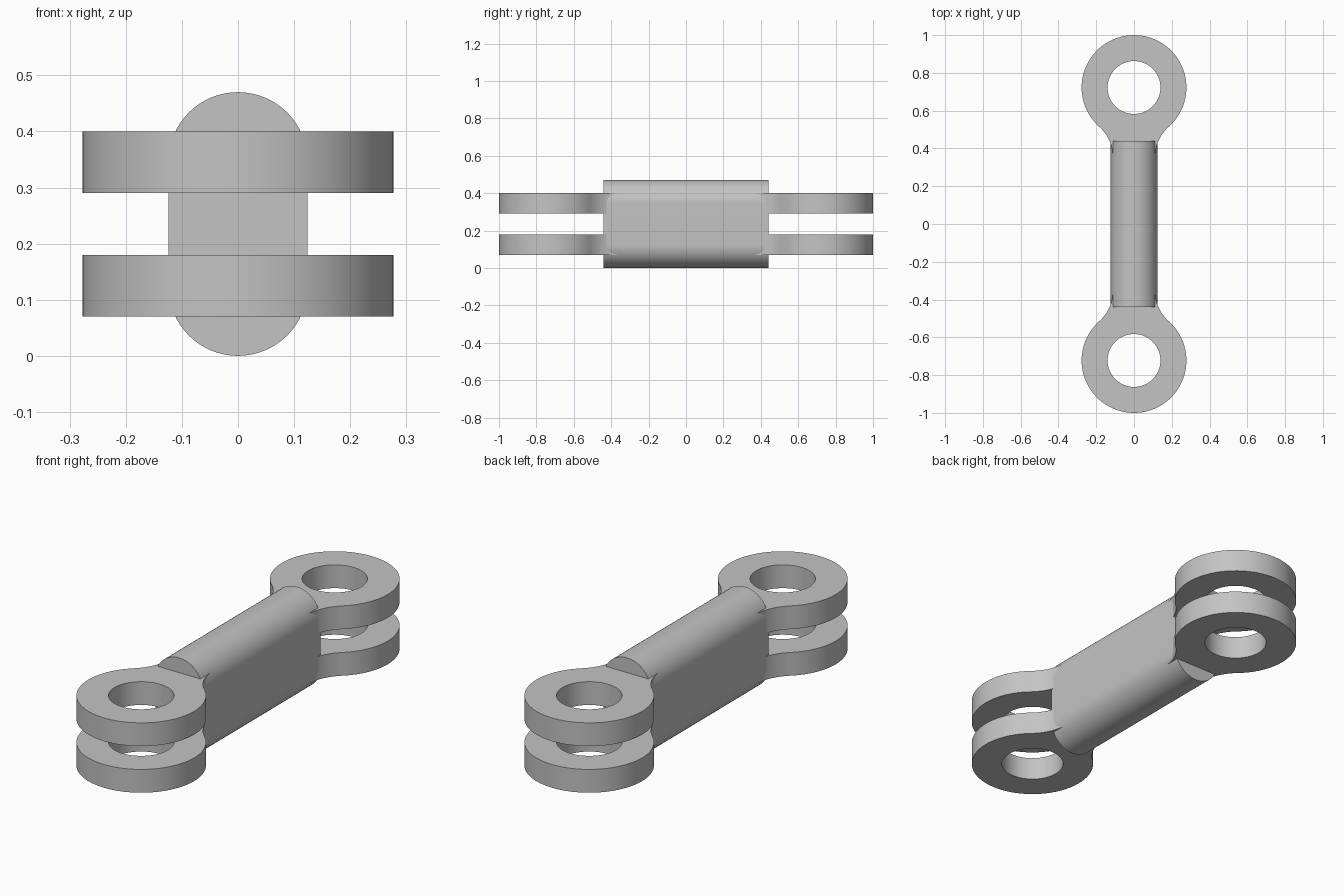
import bpy, bmesh
from math import pi, cos, sin, sqrt, atan2, radians
from mathutils import Matrix

old = bpy.data.objects.get("Cube")
if old:
    bpy.data.objects.remove(old, do_unlink=True)

GREY = (0.55, 0.55, 0.55, 1)
steel = bpy.data.materials.new("grey_steel")
steel.use_nodes = True
steel.diffuse_color = GREY
steel.node_tree.nodes["Principled BSDF"].inputs["Base Color"].default_value = GREY


def arc(cx, cy, r, start, end, n):
    """Points along an arc, both ends included."""
    angles = [start + (end - start) * i / n for i in range(n + 1)]
    return [(cx + r * cos(a), cy + r * sin(a)) for a in angles]


def extrude_loops(name, loops, depth, matrix):
    """Solid plate from closed outlines; inner outlines become holes."""
    curve = bpy.data.curves.new(name + "_outline", 'CURVE')
    curve.dimensions = '2D'
    curve.fill_mode = 'BOTH'
    curve.extrude = depth / 2
    for loop in loops:
        spline = curve.splines.new('POLY')
        spline.points.add(len(loop) - 1)
        for p, (x, y) in zip(spline.points, loop):
            p.co = (x, y, 0, 1)
        spline.use_cyclic_u = True
    temp = bpy.data.objects.new(name + "_outline", curve)
    bpy.context.collection.objects.link(temp)
    graph = bpy.context.evaluated_depsgraph_get()
    mesh = bpy.data.meshes.new_from_object(temp.evaluated_get(graph))
    bpy.data.objects.remove(temp, do_unlink=True)
    bpy.data.curves.remove(curve)

    bm = bmesh.new()
    bm.from_mesh(mesh)
    bmesh.ops.remove_doubles(bm, verts=bm.verts, dist=0.0001)
    bmesh.ops.transform(bm, matrix=matrix, verts=bm.verts)
    bmesh.ops.recalc_face_normals(bm, faces=bm.faces)
    bm.to_mesh(mesh)
    bm.free()
    mesh.name = name
    mesh.materials.clear()
    mesh.materials.append(steel)
    obj = bpy.data.objects.new(name, mesh)
    bpy.context.collection.objects.link(obj)
    bpy.ops.object.select_all(action='DESELECT')
    obj.select_set(True)
    bpy.context.view_layer.objects.active = obj
    bpy.ops.object.shade_smooth_by_angle(angle=radians(30))
    return obj


# Bar: rounded slot section running front to back
HEIGHT, HALF_W, BAR_LEN = 0.47, 0.124, 0.88
section = (arc(0, HALF_W, HALF_W, -pi, 0, 32)
           + arc(0, HEIGHT - HALF_W, HALF_W, 0, pi, 32))
extrude_loops("connecting_bar", [section], BAR_LEN, Matrix.Rotation(pi / 2, 4, 'X'))

# Lug outline: ring that flows into the bar through concave fillets
RING_R, HOLE_R, RING_Y = 0.2775, 0.14, 0.7225
NECK_W, FILLET_R = 0.111, 0.22
fx = NECK_W + FILLET_R
drop = sqrt((RING_R + FILLET_R) ** 2 - fx ** 2)
touch = atan2(-drop, fx)
fillet = arc(fx, RING_Y - drop, FILLET_R, pi, pi + touch, 16)
outline = (fillet
           + arc(0, RING_Y, RING_R, touch, pi - touch, 72)[1:-1]
           + [(-x, y) for x, y in reversed(fillet)])
hole = arc(0, RING_Y, HOLE_R, 0, 2 * pi, 64)[:-1]

# Two forked lugs at each end
THICK = 0.11
for end, side in (("front", -1), ("back", 1)):
    for level, z in (("lower", 0.125), ("upper", 0.345)):
        loops = [[(x, side * y) for x, y in loop] for loop in (outline, hole)]
        extrude_loops(f"{end}_{level}_lug", loops, THICK, Matrix.Translation((0, 0, z)))
